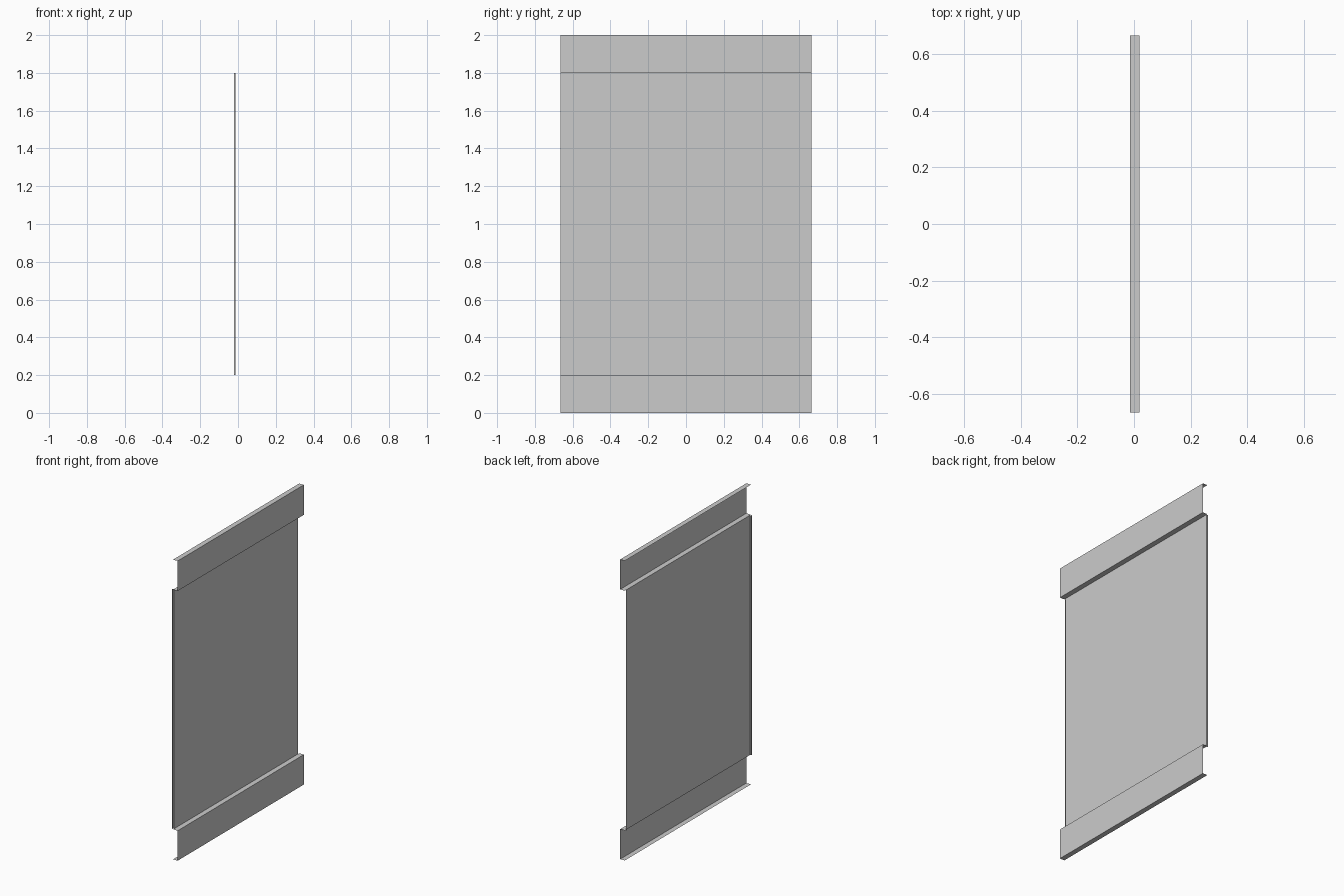
import bpy

if "Cube" in bpy.data.objects:
    bpy.data.objects.remove(bpy.data.objects["Cube"])

HALF_Y = 0.665                            # half the panel width
X_OUT, X_IN, X_LIP = 0.02, -0.014, -0.021  # depths of band, panel and lip
Z_LOW, Z_HIGH, Z_TOP = 0.2, 1.8, 2.0
LIP = 0.01                                # width of the side lips


def folded_sheet(name, profile, sweep):
    """Sheet swept from a profile; sweep maps a profile point to its two ends."""
    ends = [sweep(*p) for p in profile]
    verts = [v for pair in ends for v in pair]
    faces = [(2*i, 2*i + 1, 2*i + 3, 2*i + 2) for i in range(len(profile) - 1)]
    mesh = bpy.data.meshes.new(name)
    mesh.from_pydata(verts, [], faces)
    obj = bpy.data.objects.new(name, mesh)
    bpy.context.collection.objects.link(obj)
    return obj


def along_y(x, z):
    return (x, -HALF_Y, z), (x, HALF_Y, z)


def along_z(x, y):
    return (x, y, Z_LOW), (x, y, Z_HIGH)


# Top and bottom bands, each with an inward flange at both edges
for name, z0, z1 in (("bottom_band", 0, Z_LOW), ("top_band", Z_HIGH, Z_TOP)):
    folded_sheet(name, [(X_IN, z0), (X_OUT, z0), (X_OUT, z1), (X_IN, z1)], along_y)

# Recessed main panel with a stepped lip on each side
inner = HALF_Y - LIP
folded_sheet("main_panel", [(X_LIP, -HALF_Y), (X_LIP, -inner), (X_IN, -inner),
                            (X_IN, inner), (X_LIP, inner), (X_LIP, HALF_Y)], along_z)
